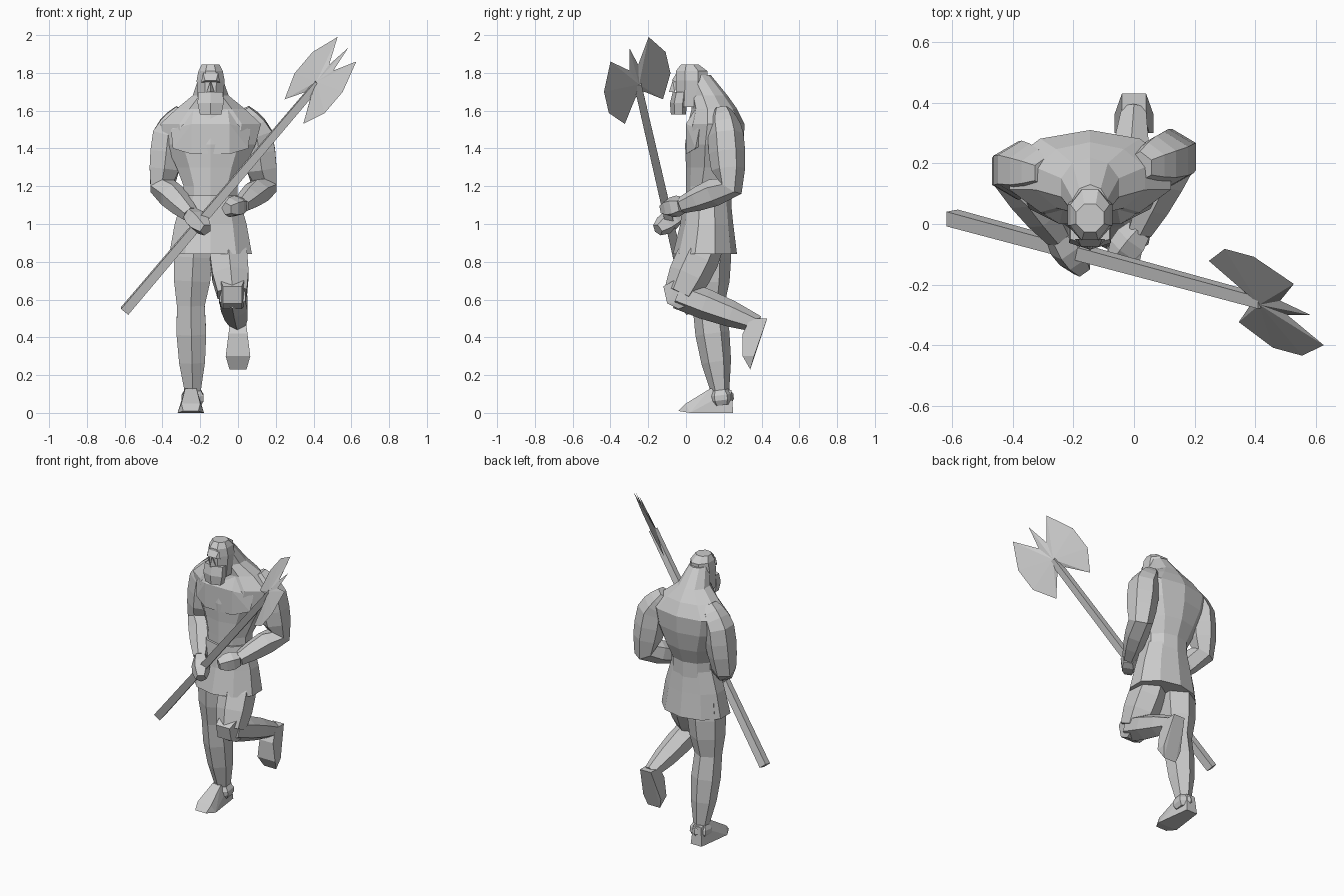
import bpy, bmesh, math
from mathutils import Vector

cube = bpy.data.objects.get("Cube")
if cube:
    bpy.data.objects.remove(cube, do_unlink=True)

GREY = (.6, .6, .6, 1)
stone = bpy.data.materials.new("stone_grey")
stone.use_nodes = True
stone.diffuse_color = GREY
stone.node_tree.nodes["Principled BSDF"].inputs["Base Color"].default_value = GREY


def finish(name, bm):
    """Turn a bmesh into a flat-shaded object."""
    bmesh.ops.recalc_face_normals(bm, faces=bm.faces)
    mesh = bpy.data.meshes.new(name)
    bm.to_mesh(mesh)
    bm.free()
    mesh.materials.append(stone)
    obj = bpy.data.objects.new(name, mesh)
    bpy.context.collection.objects.link(obj)


def skin(name, rings):
    """Join equal rings of points into a closed, faceted tube."""
    bm = bmesh.new()
    loops = [[bm.verts.new(point) for point in ring] for ring in rings]
    for low, high in zip(loops, loops[1:]):
        for k in range(len(low)):
            bm.faces.new((low[k - 1], low[k], high[k], high[k - 1]))
    bm.faces.new(loops[0])
    bm.faces.new(loops[-1])
    finish(name, bm)


def ring(centre, side, front, sides):
    """Polygon around a centre, spanned by two half-axis vectors."""
    angles = [math.tau * (k + .5) / sides for k in range(sides)]
    return [centre + side * math.cos(a) + front * math.sin(a) for a in angles]


def stack(name, centre_x, levels, sides):
    """Upright form from levels of height, depth position, half width, half depth."""
    skin(name, [ring(Vector((centre_x, y, z)), Vector((wide, 0, 0)),
                     Vector((0, deep, 0)), sides)
                for z, y, wide, deep in levels])


def limb(name, joints, radii, bulge=0, sides=6, steps=3):
    """Tube through joints that swells by a sine along each bone."""
    joints = [Vector(joint) for joint in joints]
    path = []
    for i in range(len(joints) - 1):
        for step in range(steps):
            t = step / steps
            radius = radii[i] + (radii[i + 1] - radii[i]) * t
            path.append((joints[i].lerp(joints[i + 1], t),
                         radius + bulge * math.sin(math.pi * t)))
    path.append((joints[-1], radii[-1]))
    rings = []
    for i, (centre, radius) in enumerate(path):
        before, after = path[max(i - 1, 0)][0], path[min(i + 1, len(path) - 1)][0]
        along = (after - before).normalized()
        side = Vector((1, 0, 0))
        side = (side - along * side.dot(along)).normalized()
        front = along.cross(side)
        rings.append(ring(centre, side * radius, front * radius, sides))
    skin(name, rings)


def mirrored_hull(name, centre_x, half):
    """Convex solid around points mirrored about a centre line."""
    bm = bmesh.new()
    for mirror in (-1, 1):
        for offset, y, z in half:
            bm.verts.new((centre_x + mirror * offset, y, z))
    bmesh.ops.remove_doubles(bm, verts=bm.verts, dist=.001)
    bmesh.ops.convex_hull(bm, input=bm.verts)
    finish(name, bm)


# Torso from waist to hunched neck, with kilt and chest
body_x = -.145
stack("torso", body_x, [
    (1.1, .12, .15, .12), (1.2, .12, .15, .12), (1.3, .14, .19, .14),
    (1.42, .15, .25, .155), (1.53, .16, .28, .15), (1.61, .15, .19, .12),
    (1.68, .12, .1, .1), (1.79, .06, .06, .07)], sides=10)
stack("kilt", body_x, [
    (.84, .1, .23, .17), (1, .11, .2, .14), (1.15, .11, .155, .125)], sides=10)
mirrored_hull("chest", body_x, [
    (.1, 0, 1.37), (.2, .05, 1.4), (.21, .07, 1.5), (.1, 0, 1.53),
    (.09, .05, 1.61), (.15, .15, 1.45)])

# Head, beard, brow and nose
stack("head", body_x, [
    (1.62, .02, .07, .08), (1.76, .03, .08, .09), (1.81, .03, .07, .09),
    (1.845, .02, .05, .05)], sides=8)
stack("beard", body_x, [
    (1.58, -.04, .065, .04), (1.64, -.04, .08, .045), (1.7, -.03, .075, .04)], sides=6)
mirrored_hull("brow", body_x, [
    (.05, -.05, 1.75), (.03, -.075, 1.76), (.04, -.05, 1.8)])
mirrored_hull("nose", body_x, [
    (0, -.07, 1.76), (0, -.09, 1.7), (.02, -.06, 1.7), (0, -.04, 1.74)])

# Arms: collar, shoulder, elbow, wrist and knuckles
arms = {
    "right": ((-.29, .17, 1.6), (-.37, .18, 1.47), (-.4, .17, 1.2),
              (-.25, -.04, 1.05), (-.17, -.15, .97)),
    "left": ((.02, .19, 1.6), (.1, .21, 1.47), (.14, .23, 1.2),
             (.02, -.02, 1.1), (-.06, -.12, 1.08)),
}
for label, joints in arms.items():
    limb(label + "_arm", joints[:-1], (.05, .095, .075, .045), bulge=.01)
    limb(label + "_hand", joints[-2:], (.045, .035), bulge=.02, sides=5)

# Legs: hip, knee, ankle and heel, the left one raised behind
limb("right_leg", ((-.23, .12, .95), (-.25, .12, .57), (-.24, .18, .12),
                   (-.24, .19, .04)), (.11, .085, .05, .05), bulge=.02)
limb("left_thigh", ((-.06, .11, .92), (-.03, -.03, .63)), (.1, .09), bulge=.02)
limb("left_shin", ((-.03, -.04, .63), (0, .38, .47)), (.08, .045), bulge=.015)
mirrored_hull("left_kneecap", -.03, [
    (.05, -.12, .67), (.05, -.1, .58), (.07, -.03, .72), (.07, .04, .58),
    (.05, -.04, .55)])

# Feet
mirrored_hull("right_foot", -.25, [
    (.04, .25, 0), (.03, .24, .12), (.03, .13, .13), (.07, .02, 0),
    (.04, -.04, .01), (.05, 0, .05)])
mirrored_hull("left_foot", 0, [
    (.04, .43, .5), (.04, .34, .5), (.05, .3, .42), (.065, .3, .3),
    (.045, .34, .23), (.065, .36, .3)])

# Axe shaft
butt, neck = Vector((-.6, .02, .54)), Vector((.36, -.24, 1.67))
along = (neck - butt).normalized()
limb("axe_shaft", (butt, neck + along * .1), (.035, .028), sides=4, steps=1)

# Axe head: mirrored blades and a spike, thickest at the hub
across = Vector((.39, -.78, -.49))
across = (across - along * across.dot(along)).normalized()
normal = along.cross(across)
blade = [(.21, .03), (.34, .13), (.18, .21), (.03, .21), (-.1, .13), (.02, .03)]
outline = [(.35, 0)] + blade + [(u, -v) for u, v in reversed(blade)]
bm = bmesh.new()
rim = [bm.verts.new(neck + along * u + across * v) for u, v in outline]
for face_side in (-1, 1):
    hub = bm.verts.new(neck + along * .1 + normal * face_side * .015)
    for k in range(len(rim)):
        bm.faces.new((hub, rim[k - 1], rim[k]))
finish("axe_head", bm)
